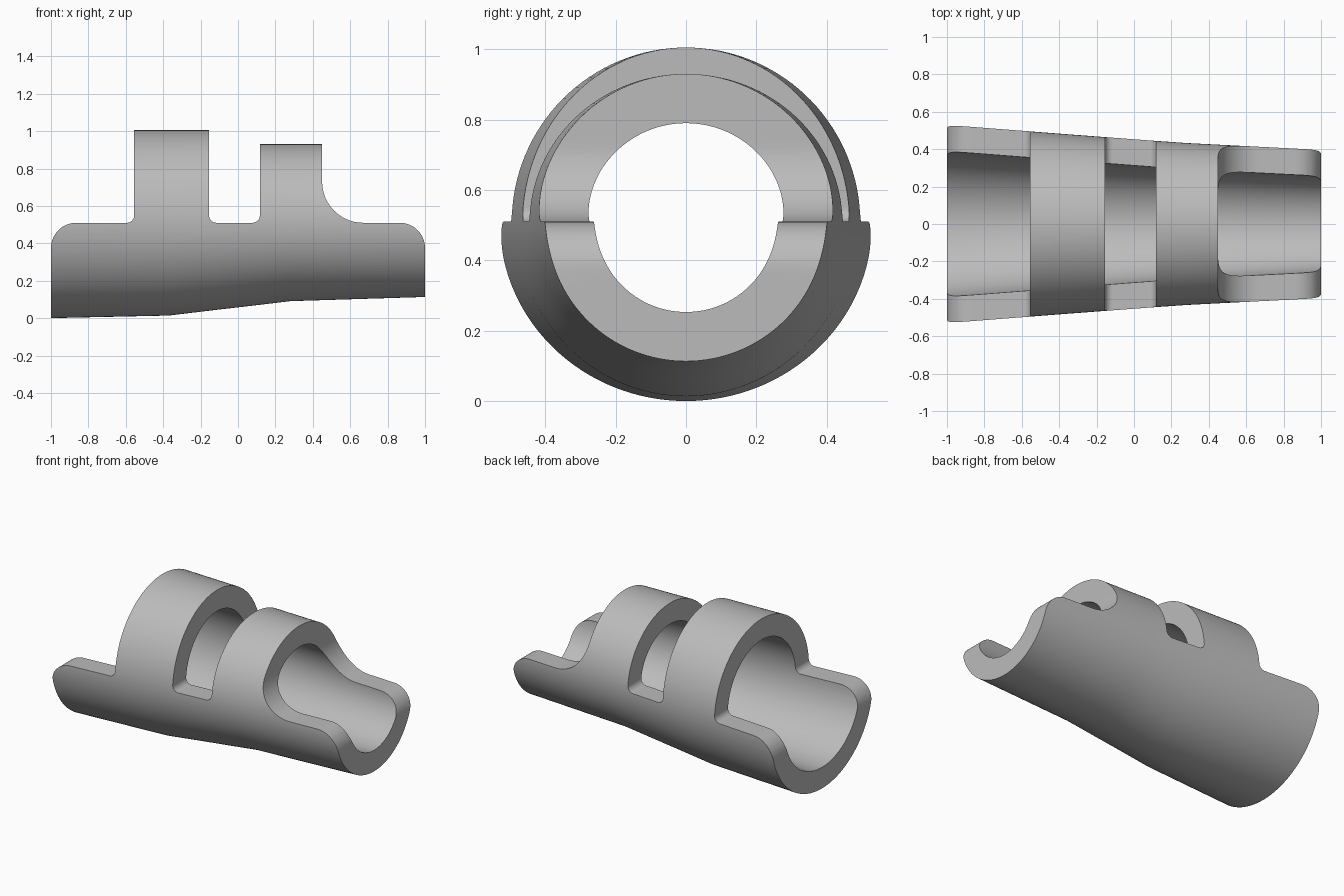
import bpy, bmesh
from math import sin, cos, pi, radians

if "Cube" in bpy.data.objects:
    bpy.data.objects.remove(bpy.data.objects["Cube"])

SPLIT = 0.508     # height where the lower trough meets the upper rings
WALL = 0.14
SIDES = 128


def new_object(name, bm):
    bmesh.ops.recalc_face_normals(bm, faces=bm.faces)
    mesh = bpy.data.meshes.new(name)
    bm.to_mesh(mesh)
    bm.free()
    obj = bpy.data.objects.new(name, mesh)
    bpy.context.collection.objects.link(obj)
    return obj


def section(bm, x, width, top, bottom, inset):
    """Closed loop made of two half ellipses, one above and one below the split."""
    loop = []
    for i in range(SIDES):
        a = 2 * pi * i / SIDES
        height = (top - SPLIT if sin(a) > 0 else SPLIT - bottom) - inset
        loop.append(bm.verts.new((x, (width - inset) * cos(a), SPLIT + height * sin(a))))
    return loop


def bridge(bm, a, b):
    for i in range(SIDES):
        j = (i + 1) % SIDES
        bm.faces.new((a[i], a[j], b[j], b[i]))


# Tapered tube: x, half width, top, bottom
stations = [
    (-1.02, 0.531, 1.005, 0.0),
    (-0.37, 0.481, 1.005, 0.014),
    (-0.12, 0.462, 1.005, 0.044),
    (0.08, 0.447, 0.93, 0.067),
    (0.28, 0.433, 0.93, 0.091),
    (1.02, 0.395, 0.93, 0.114),
]
bm = bmesh.new()
outer = [section(bm, *s, 0) for s in stations]
inner = [section(bm, *s, WALL) for s in stations]
for loops in (outer, inner):
    for a, b in zip(loops, loops[1:]):
        bridge(bm, a, b)
bridge(bm, outer[0], inner[0])
bridge(bm, outer[-1], inner[-1])
sleeve = new_object("ring_sleeve", bm)


# Side outline that leaves the trough and two rings
def arc(cx, cz, r, start, end, steps=14):
    angles = [radians(start + (end - start) * i / steps) for i in range(steps + 1)]
    return [(cx + r * cos(a), cz + r * sin(a)) for a in angles]


outline = [(-1, -0.1)]
outline += arc(-0.865, 0.375, 0.135, 180, 90)
outline += arc(-0.595, 0.55, 0.04, 270, 360)
outline += [(-0.555, 1.2), (-0.155, 1.2)]
outline += arc(-0.115, 0.55, 0.04, 180, 270)
outline += arc(0.077, 0.55, 0.04, 270, 360)
outline += [(0.117, 1.2), (0.45, 1.2)]
outline += arc(0.67, 0.73, 0.22, 180, 270, 24)
outline += arc(0.865, 0.375, 0.135, 90, 0)
outline += [(1, -0.1)]

bm = bmesh.new()
face = bm.faces.new([bm.verts.new((x, -0.7, z)) for x, z in outline])
moved = bmesh.ops.extrude_face_region(bm, geom=[face])["geom"]
bmesh.ops.translate(bm, vec=(0, 1.4, 0),
                    verts=[v for v in moved if isinstance(v, bmesh.types.BMVert)])
cutter = new_object("outline_cutter", bm)
cutter.hide_render = True

# Keep only the tube inside the outline
cut = sleeve.modifiers.new("Outline", "BOOLEAN")
cut.operation = "INTERSECT"
cut.solver = "EXACT"
cut.object = cutter
bpy.ops.object.select_all(action="DESELECT")
sleeve.select_set(True)
bpy.context.view_layer.objects.active = sleeve
bpy.ops.object.modifier_apply(modifier=cut.name)
bpy.data.objects.remove(cutter)

# Plain grey finish
grey = bpy.data.materials.new("plain_grey")
grey.use_nodes = True
colour = (0.5, 0.5, 0.5, 1)
grey.diffuse_color = colour
grey.node_tree.nodes["Principled BSDF"].inputs["Base Color"].default_value = colour
sleeve.data.materials.clear()
sleeve.data.materials.append(grey)
bpy.ops.object.shade_smooth_by_angle(angle=radians(30))
